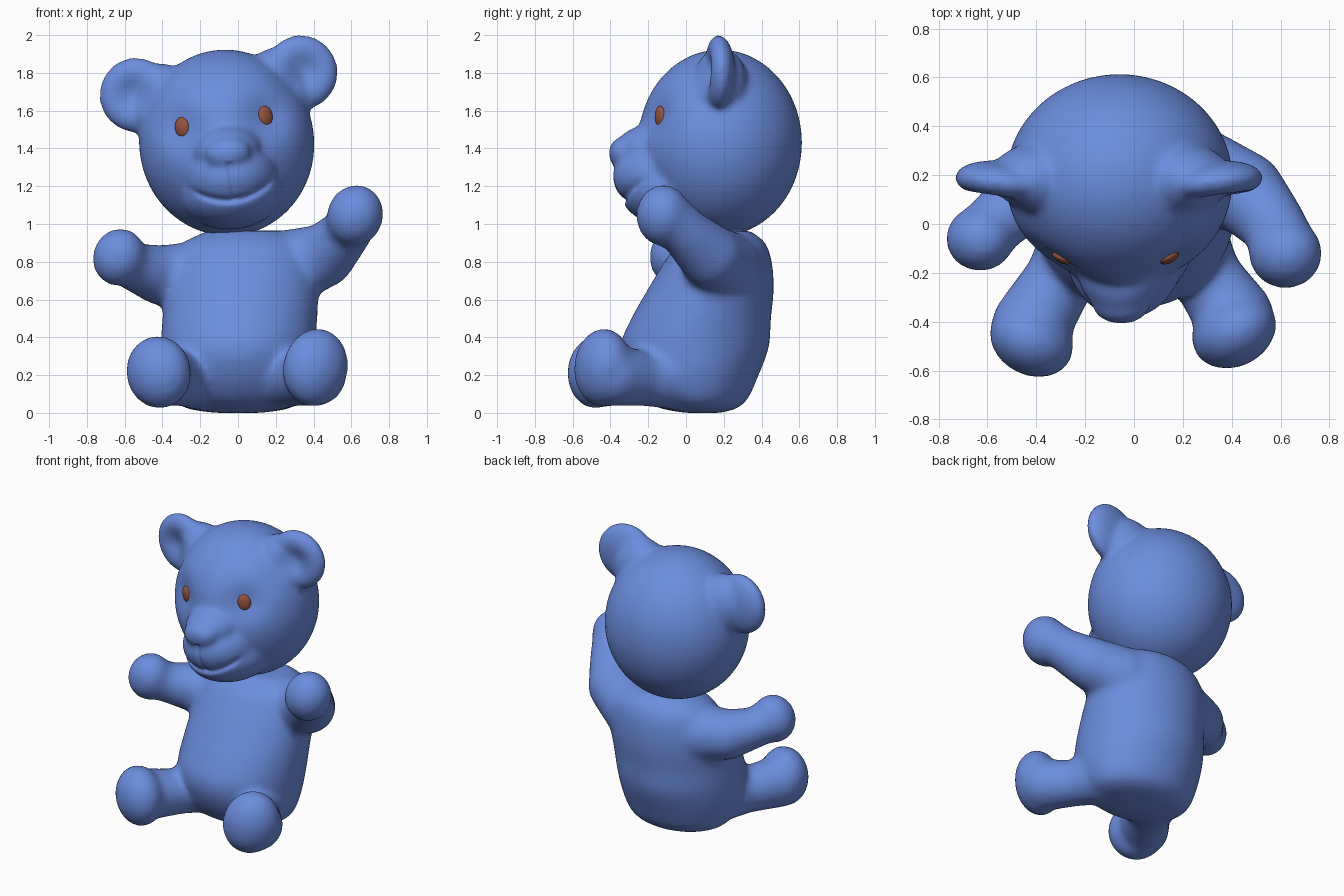
import bpy, bmesh, math
from mathutils import Vector, Matrix

if "Cube" in bpy.data.objects:
    bpy.data.objects.remove(bpy.data.objects["Cube"])


def material(name, rgb):
    m = bpy.data.materials.new(name)
    m.diffuse_color = (*rgb, 1)
    m.use_nodes = True
    m.node_tree.nodes["Principled BSDF"].inputs["Base Color"].default_value = m.diffuse_color
    return m


BLUE = material("soft blue", (0.15, 0.27, 0.74))
BROWN = material("eye brown", (0.30, 0.085, 0.05))


def ellipsoid(bm, centre, radii, turn=0.0, tilt=0.0):
    mat = (Matrix.Translation(centre) @ Matrix.Rotation(turn, 4, 'Z')
           @ Matrix.Rotation(tilt, 4, 'Y') @ Matrix.Diagonal((*radii, 1)))
    bmesh.ops.create_icosphere(bm, subdivisions=4, radius=1, matrix=mat)


def limb(bm, joints):
    """Rounded tapering limb through (x, y, z, radius) joints."""
    for a, b in zip(joints, joints[1:]):
        for i in range(9):
            v = Vector(a).lerp(Vector(b), i / 8)
            bmesh.ops.create_icosphere(bm, subdivisions=3, radius=v[3],
                                       matrix=Matrix.Translation(v[:3]))


def loft(bm, rings, n=48, steps=4):
    """Closed, smoothly eased loft through (z, centre x, centre y, half width, half depth)."""
    pts = [rings[0]] + rings + [rings[-1]]
    fine = []
    for p0, p1, p2, p3 in zip(pts, pts[1:], pts[2:], pts[3:]):
        for k in range(steps):
            t = k / steps
            fine.append([0.5 * (2 * b + (c - a) * t + (2 * a - 5 * b + 4 * c - d) * t * t
                                + (3 * b - a - 3 * c + d) * t ** 3)
                         for a, b, c, d in zip(p0, p1, p2, p3)])
    fine.append(rings[-1])
    loops = []
    for z, cx, cy, rx, ry in fine:
        loops.append([bm.verts.new((cx + rx * math.cos(2 * math.pi * i / n),
                                    cy + ry * math.sin(2 * math.pi * i / n), z))
                      for i in range(n)])
    for a, b in zip(loops, loops[1:]):
        for i in range(n):
            j = (i + 1) % n
            bm.faces.new((a[i], a[j], b[j], b[i]))
    bm.faces.new(loops[0][::-1])
    bm.faces.new(loops[-1])


def add_object(name, bm, mat):
    me = bpy.data.meshes.new(name)
    bmesh.ops.recalc_face_normals(bm, faces=bm.faces)
    bm.to_mesh(me)
    bm.free()
    ob = bpy.data.objects.new(name, me)
    bpy.context.collection.objects.link(ob)
    me.materials.append(mat)
    me.shade_smooth()
    return ob


def fuse(ob, voxel, smooth):
    """Melt the overlapping primitives into one soft skin."""
    r = ob.modifiers.new("fuse", 'REMESH')
    r.mode = 'VOXEL'
    r.voxel_size = voxel
    r.use_smooth_shade = True
    s = ob.modifiers.new("soften", 'SMOOTH')
    s.factor = 0.5
    s.iterations = smooth
    dg = bpy.context.evaluated_depsgraph_get()
    me = bpy.data.meshes.new_from_object(ob.evaluated_get(dg))
    ob.modifiers.clear()
    ob.data = me
    me.materials.clear()
    me.materials.append(BLUE)
    me.shade_smooth()


# torso, leaning back
bm = bmesh.new()
loft(bm, [(0.00, 0, 0.09, 0.12, 0.09),
          (0.02, 0, 0.07, 0.26, 0.19),
          (0.07, 0, 0.05, 0.345, 0.275),
          (0.20, 0, 0.035, 0.395, 0.35),
          (0.35, 0, 0.045, 0.41, 0.395),
          (0.50, 0.01, 0.08, 0.41, 0.37),
          (0.65, 0.02, 0.13, 0.405, 0.335),
          (0.80, 0.03, 0.17, 0.38, 0.285),
          (0.90, 0.04, 0.19, 0.33, 0.23),
          (0.965, 0.04, 0.20, 0.20, 0.14)])

# arms: the one on +x raised, the other held lower
limb(bm, [(0.26, 0.20, 0.77, 0.20), (0.45, 0.13, 0.83, 0.17),
          (0.57, 0.00, 0.95, 0.135), (0.62, -0.11, 1.05, 0.14)])
ellipsoid(bm, (0.62, -0.12, 1.045), (0.15, 0.145, 0.165), tilt=0.3)
limb(bm, [(-0.20, 0.20, 0.72, 0.19), (-0.41, 0.14, 0.73, 0.16),
          (-0.54, 0.03, 0.77, 0.13), (-0.62, -0.05, 0.82, 0.13)])
ellipsoid(bm, (-0.63, -0.06, 0.825), (0.14, 0.135, 0.155), tilt=0.3)

# legs swelling into rounded, upturned feet
for s, fx, fy, fz, h in ((1, 0.41, -0.44, 0.24, 0.21), (-1, -0.42, -0.475, 0.215, 0.195)):
    limb(bm, [(s * 0.19, -0.02, 0.19, 0.18), (s * 0.30, -0.22, 0.18, 0.145),
              (fx, fy + 0.06, 0.20, 0.165)])
    ellipsoid(bm, (fx, fy, fz), (0.18, 0.145, h), turn=s * 0.5, tilt=s * 0.25)
body = add_object("body", bm, BLUE)
fuse(body, 0.02, 16)

# head, built upright around its own centre and tilted at the end
bm = bmesh.new()
ellipsoid(bm, (0, 0, 0), (0.465, 0.435, 0.495))
ellipsoid(bm, (0, -0.27, -0.18), (0.25, 0.30, 0.20))        # muzzle
ellipsoid(bm, (0, -0.20, -0.26), (0.28, 0.33, 0.20))        # chin
ellipsoid(bm, (0, -0.37, -0.04), (0.18, 0.185, 0.135))      # bridge of the muzzle
ellipsoid(bm, (0, -0.515, -0.055), (0.12, 0.075, 0.085))    # nose
for s in (1, -1):                                           # ears
    ellipsoid(bm, (s * 0.44, -0.01, 0.315), (0.198, 0.088, 0.20), turn=s * 0.12)
    ellipsoid(bm, (s * 0.31, 0.0, 0.26), (0.19, 0.15, 0.205))
head = add_object("head", bm, BLUE)
fuse(head, 0.0135, 22)


def bump(d, width):
    return math.exp(-(d / width) ** 2)


# sculpt the mouth line, eye sockets and ear hollows
for v in head.data.vertices:
    x, y, z = v.co
    if y > 0 or v.normal.y > 0.1:
        continue
    ax = abs(x)
    push = 0.06 * bump(math.hypot(ax - 0.455, z - 0.32), 0.10)
    push += 0.05 * bump(math.hypot(ax - 0.235, z - 0.11), 0.12)
    if y < -0.2:
        smile = -0.305 + 1.7 * x * x
        fade = min(1, max(0, (0.23 - ax) / 0.05))
        push += 0.022 * fade * bump(z - smile, 0.018)
        if -0.31 < z < -0.11:
            push += 0.016 * bump(ax, 0.014)
    v.co.y += push
head.data.update()
bpy.context.view_layer.update()

# eyes set into the face
tilt = Matrix.Translation((-0.06, 0.18, 1.43)) @ Matrix.Rotation(math.radians(-7.8), 4, 'Y')
for s, name in ((1, "right_eye"), (-1, "left_eye")):
    hit, loc, nor, _ = head.ray_cast(Vector((s * 0.222, -2, 0.112)), Vector((0, 1, 0)))
    bm = bmesh.new()
    ellipsoid(bm, loc if hit else (s * 0.222, -0.32, 0.112), (0.042, 0.022, 0.054), turn=s * 0.5)
    eye = add_object(name, bm, BROWN)
    eye.matrix_world = tilt
head.matrix_world = tilt
